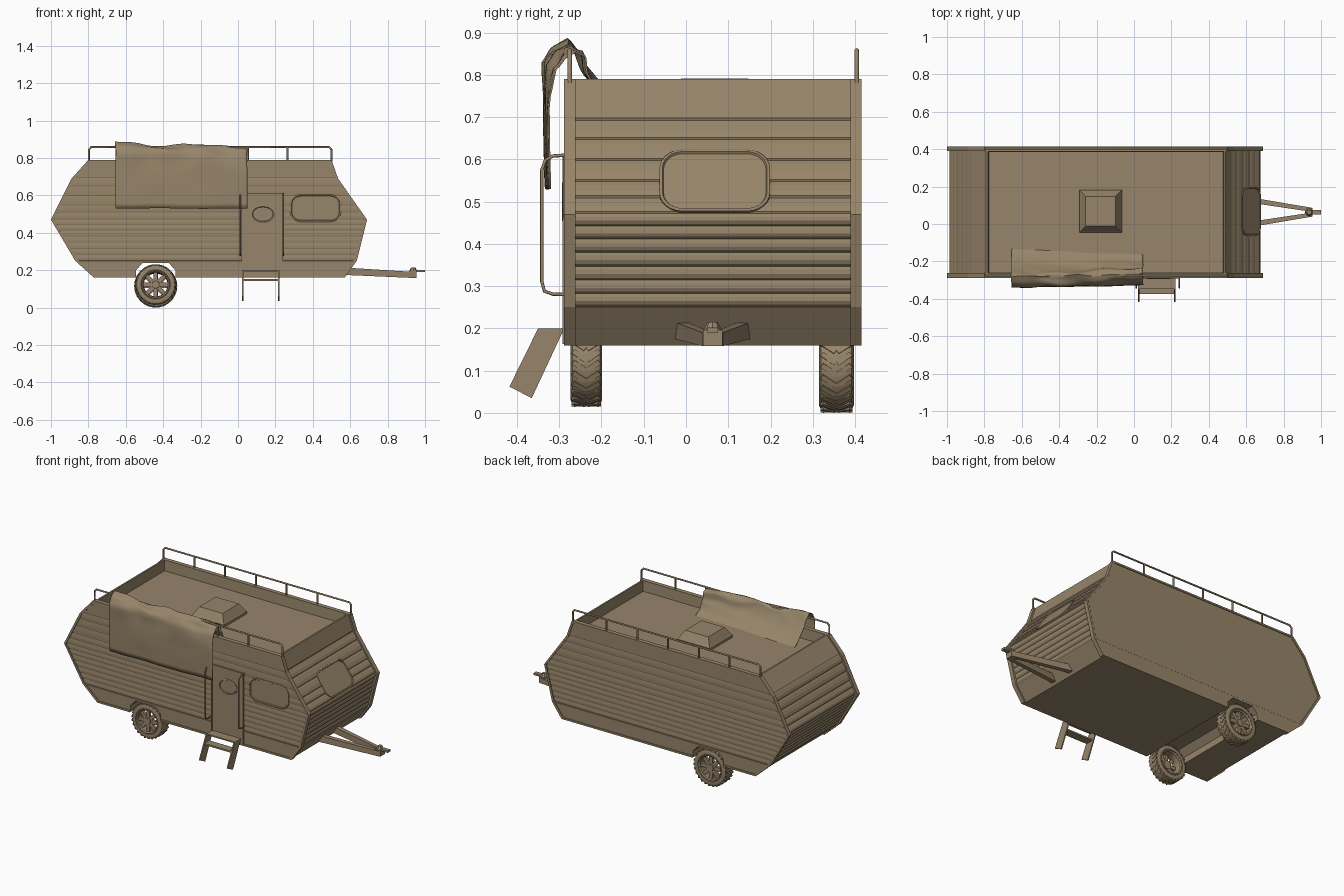
import bpy, bmesh, math
from math import sin, cos, pi
from mathutils import Matrix, Vector, noise

cube = bpy.data.objects.get("Cube")
if cube:
    bpy.data.objects.remove(cube)

tan = bpy.data.materials.new("tan")
tan.use_nodes = True
COLOR = (0.31, 0.235, 0.145, 1)
tan.diffuse_color = COLOR
tan.node_tree.nodes["Principled BSDF"].inputs["Base Color"].default_value = COLOR

YF, YB, YC = -0.284, 0.41, 0.063
LEFT = [(0.16, -0.77), (0.25, -0.87), (0.47, -1.0), (0.69, -0.89), (0.79, -0.80)]
RIGHT = [(0.16, 0.57), (0.25, 0.635), (0.47, 0.69), (0.69, 0.535), (0.79, 0.50)]


def finish(name, bm, smooth=None):
    bmesh.ops.recalc_face_normals(bm, faces=bm.faces)
    me = bpy.data.meshes.new(name)
    bm.to_mesh(me)
    bm.free()
    ob = bpy.data.objects.new(name, me)
    bpy.context.collection.objects.link(ob)
    me.materials.append(tan)
    if smooth:
        bpy.ops.object.select_all(action='DESELECT')
        ob.select_set(True)
        bpy.context.view_layer.objects.active = ob
        bpy.ops.object.shade_smooth_by_angle(angle=math.radians(smooth))
    return ob


def bridge(bm, rings, closed=False):
    """Skin a list of equal-length point rings, capping the ends unless closed."""
    vs = [[bm.verts.new(p) for p in r] for r in rings]
    pairs = list(zip(vs, vs[1:])) + ([(vs[-1], vs[0])] if closed else [])
    for a, b in pairs:
        for i in range(len(a)):
            j = (i + 1) % len(a)
            bm.faces.new((a[i], a[j], b[j], b[i]))
    if not closed:
        bm.faces.new(vs[0])
        bm.faces.new(vs[-1])


def box(bm, lo, hi, m=Matrix()):
    c = [(a + b) / 2 for a, b in zip(lo, hi)]
    s = [b - a for a, b in zip(lo, hi)]
    bmesh.ops.create_cube(bm, size=1, matrix=m @ Matrix.Translation(c) @ Matrix.Diagonal((*s, 1)))


def tube(name, paths, r):
    cu = bpy.data.curves.new(name, 'CURVE')
    cu.dimensions, cu.bevel_depth, cu.bevel_resolution, cu.use_fill_caps = '3D', r, 2, True
    for pts in paths:
        sp = cu.splines.new('POLY')
        sp.points.add(len(pts) - 1)
        for p, co in zip(sp.points, pts):
            p.co = (*co, 1)
    cu.materials.append(tan)
    ob = bpy.data.objects.new(name, cu)
    bpy.context.collection.objects.link(ob)


def edge_x(table, z):
    for (z0, x0), (z1, x1) in zip(table, table[1:]):
        if z <= z1 + 1e-6:
            return x0 + (x1 - x0) * (z - z0) / (z1 - z0)
    return table[-1][1]


def ring(z, dx=0.0, dy=0.0, drop=0.0):
    xl, xr = edge_x(LEFT, z) + 0.01 + dx, edge_x(RIGHT, z) - 0.01 - dx
    return [(x, y, z - drop) for x, y in
            ((xl, YF + dy), (xr, YF + dy), (xr, YB - dy), (xl, YB - dy))]


# Body shell: stacked rounded boards, smooth top band, sunken roof
bm = bmesh.new()
rings = [ring(0.16), ring(0.25)]
breaks = [0.25, 0.28, 0.312, 0.345, 0.378, 0.41, 0.44, 0.47, 0.507, 0.545, 0.595, 0.645, 0.69]
for z0, z1 in zip(breaks, breaks[1:]):
    rings += [ring(z0 + 0.002, 0.006, 0.002), ring(z0 + 0.007, 0.001, 0.0005),
              ring((z0 + z1) / 2, -0.001, 0), ring(z1 - 0.006, 0.002, 0.001)]
rings += [ring(0.692, 0.004, 0.002), ring(0.698), ring(0.79), ring(0.79, 0.01, 0.022),
          ring(0.79, 0.014, 0.026, 0.065)]
bridge(bm, rings)
body = finish("body_shell", bm)

# Wheel channel cut right through the underside
bm = bmesh.new()
arch = [(-0.545, 0.1), (-0.545, 0.2), (-0.51, 0.238), (-0.37, 0.238), (-0.335, 0.2), (-0.335, 0.1)]
bridge(bm, [[(x, y, z) for x, z in arch] for y in (-0.4, 0.5)])
cutter = finish("wheel_channel_cutter", bm)
cutter.hide_render = True
cutter.hide_viewport = True


def cut_channel(ob):
    mod = ob.modifiers.new("channel", 'BOOLEAN')
    mod.operation, mod.object, mod.solver = 'DIFFERENCE', cutter, 'EXACT'


cut_channel(body)

# Edge trims around both side walls
outline = [(x, z) for z, x in LEFT] + [(x, z) for z, x in reversed(RIGHT)]
inner = [(-0.15 + (x + 0.15) * 0.984, 0.478 + (z - 0.478) * 0.965) for x, z in outline]
for name, y0, y1 in (("front_edge_trim", -0.289, -0.262), ("back_edge_trim", 0.389, 0.415)):
    bm = bmesh.new()
    loops = [[(x, y, z) for x, z in pts] for pts, y in ((outline, y0), (outline, y1), (inner, y1), (inner, y0))]
    bridge(bm, loops, closed=True)
    cut_channel(finish(name, bm))


# Windows: raised frame around a slightly sunken pane, local z points outwards
def rounded(w, h, rx, ry, steps=7):
    pts = []
    for k, (sx, sy) in enumerate(((1, 1), (-1, 1), (-1, -1), (1, -1))):
        for i in range(steps):
            a = (k + i / (steps - 1)) * pi / 2
            pts.append((sx * (w / 2 - rx) + rx * cos(a), sy * (h / 2 - ry) + ry * sin(a)))
    return pts


def window(name, w, h, rx, ry, m):
    bm = bmesh.new()
    loops = []
    for d, z in ((0, -0.015), (0, 0.004), (0.003, 0.006), (0.007, 0.006), (0.01, 0.001)):
        loops.append([m @ Vector((x, y, z)) for x, y in rounded(w - 2 * d, h - 2 * d, rx - d, ry - d)])
    bridge(bm, loops)
    bmesh.ops.remove_doubles(bm, verts=bm.verts, dist=0.0001)
    finish(name, bm, 30)


front = Matrix.Rotation(pi / 2, 4, 'X')
window("side_window", 0.272, 0.148, 0.06, 0.05, Matrix.Translation((0.415, -0.284, 0.532)) @ front)
slope = math.atan2(0.155, 0.22)
end = Matrix.Rotation(-slope, 4, 'Y') @ Matrix.Rotation(pi / 2, 4, 'Z') @ Matrix.Rotation(pi / 2, 4, 'X')
window("end_window", 0.262, 0.178, 0.055, 0.055,
       Matrix.Translation((edge_x(RIGHT, 0.548) - 0.01, 0.068, 0.548)) @ end)

# Door with oval window
bm = bmesh.new()
box(bm, (0.025, -0.288, 0.163), (0.232, -0.27, 0.605))
finish("door", bm)
bm = bmesh.new()
for x in (0.018, 0.232):
    box(bm, (x, -0.292, 0.163), (x + 0.008, -0.27, 0.612))
box(bm, (0.018, -0.292, 0.604), (0.24, -0.27, 0.612))
finish("door_frame", bm)
window("door_window", 0.127, 0.094, 0.06, 0.046, Matrix.Translation((0.133, -0.288, 0.5)) @ front)

# Grab handles either side of the door
tube("grab_handles", [[(x, -0.284, 0.61), (x, -0.315, 0.608), (x, -0.333, 0.598), (x, -0.341, 0.575),
                       (x, -0.341, 0.31), (x, -0.335, 0.288), (x, -0.315, 0.281), (x, -0.284, 0.28)]
                      for x in (0.012, 0.243)], 0.004)

# Folding steps
bm = bmesh.new()
side = [(-0.35, 0.2), (-0.288, 0.2), (-0.365, 0.035), (-0.418, 0.062)]
for x in (0.022, 0.214):
    bridge(bm, [[(xx, y, z) for y, z in side] for xx in (x, x + 0.007)])
box(bm, (0.026, -0.374, 0.142), (0.216, -0.325, 0.152))
box(bm, (0.026, -0.345, 0.192), (0.216, -0.284, 0.2))
finish("entry_steps", bm)

# Roof vent
bm = bmesh.new()
sections = ((0.113, 0.72), (0.113, 0.74), (0.108, 0.745), (0.08, 0.791))
bridge(bm, [[(-0.178 + sx * s, 0.068 + sy * s, z) for sx, sy in ((-1, -1), (1, -1), (1, 1), (-1, 1))]
            for s, z in sections])
finish("roof_vent", bm)

# Roof rails
for name, y in (("front_roof_rail", -0.275), ("back_roof_rail", 0.404)):
    paths = [[(-0.797, y, 0.78), (-0.797, y, 0.845), (-0.785, y, 0.858), (0.487, y, 0.858),
              (0.499, y, 0.845), (0.499, y, 0.78)]]
    paths += [[(-0.797 + i * 0.2125, y, 0.78), (-0.797 + i * 0.2125, y, 0.858)] for i in range(1, 6)]
    tube(name, paths, 0.0055)

# Cloth awning slumped over the front rail and down onto the roof
path = [Vector(p) for p in ((-0.334, 0.53), (-0.337, 0.63), (-0.338, 0.73), (-0.338, 0.83), (-0.318, 0.86),
                            (-0.285, 0.88), (-0.262, 0.862), (-0.24, 0.82), (-0.205, 0.782),
                            (-0.165, 0.745), (-0.12, 0.715))]
bm = bmesh.new()
NX, NV = 56, 36
grid = []
for i in range(NX + 1):
    u = i / NX
    row = []
    for j in range(NV + 1):
        t = j / NV * (len(path) - 1)
        k = min(int(t), len(path) - 2)
        p = path[k].lerp(path[k + 1], t - k)
        x = -0.655 + 0.705 * u
        top = min(1, max(0, (p.y - 0.74) / 0.1))
        inside = min(1, max(0, (p.x + 0.27) / 0.1))
        n = noise.noise_vector(Vector((x * 8, j * 0.22, 0.5))) * 0.012 * (0.25 + 0.75 * top)
        y = p.x + 0.028 * u * u * (0.4 + 0.6 * top) * (1 - inside) - 0.03 * u * inside + n.y
        z = p.y - 0.016 * u * top + n.z + 0.005 * cos(u * 9) * top
        row.append(bm.verts.new((x + n.x * 0.6, y, z)))
    grid.append(row)
for a, b in zip(grid, grid[1:]):
    for j in range(NV):
        bm.faces.new((a[j], b[j], b[j + 1], a[j + 1]))
awning = finish("cloth_awning", bm, 60)
awning.modifiers.new("thickness", 'SOLIDIFY').thickness = 0.004


# Wheels: lathed tyre with chevron tread, open rim, spokes and hub; local -y faces outwards
def wheel(name, y, z, r, w, out):
    m = Matrix.Translation((-0.44, y, z)) @ Matrix.Diagonal((1, out, 1, 1))
    n, h = 40, w / 2

    def lathe(bm, prof):
        bridge(bm, [[m @ Vector((r * a * cos(k * 2 * pi / n), h * b, r * a * sin(k * 2 * pi / n)))
                     for a, b in prof] for k in range(n)], closed=True)

    bm = bmesh.new()
    lathe(bm, [(0.68, -0.7), (0.72, -0.95), (0.85, -1), (0.94, -0.88), (0.975, -0.5), (0.98, 0),
               (0.975, 0.5), (0.94, 0.88), (0.85, 1), (0.72, 0.95), (0.68, 0.7)])
    for k in range(26):
        spin = Matrix.Rotation(k * 2 * pi / 26, 4, 'Y')
        for s in (-1, 1):
            tilt = spin @ Matrix.Translation((0, s * h * 0.45, r * 0.965)) @ Matrix.Rotation(s * 0.6, 4, 'Z')
            box(bm, (-0.006, -h * 0.48, -0.006), (0.006, h * 0.48, r * 0.03), m @ tilt)
    finish(name + "_tyre", bm, 35)
    bm = bmesh.new()
    lathe(bm, [(0.71, -0.85), (0.67, -0.92), (0.61, -0.78), (0.58, 0), (0.61, 0.78), (0.67, 0.92), (0.71, 0.85)])
    for k in range(8):
        spin = m @ Matrix.Rotation(k * pi / 4, 4, 'Y')
        box(bm, (-r * 0.1, -h * 0.68, r * 0.1), (r * 0.1, -h * 0.2, r * 0.63), spin)
    bmesh.ops.create_cone(bm, cap_ends=True, segments=20, radius1=r * 0.24, radius2=r * 0.18, depth=h * 0.85,
                          matrix=m @ Matrix.Translation((0, -h * 0.4, 0)) @ Matrix.Rotation(pi / 2, 4, 'X'))
    finish(name + "_rim", bm, 35)


wheel("front_wheel", -0.236, 0.123, 0.109, 0.074, 1)
wheel("back_wheel", 0.356, 0.115, 0.115, 0.082, -1)

# Tow frame and coupler
bm = bmesh.new()
for s in (-1, 1):
    loops = []
    for x, y, z, hw, hh in ((0.56, 0.075, 0.195, 0.015, 0.02), (0.95, 0.013, 0.174, 0.011, 0.016)):
        loops.append([(x, YC + s * y + a * hw, z + b * hh) for a, b in ((-1, -1), (1, -1), (1, 1), (-1, 1))])
    bridge(bm, loops)
finish("tow_frame", bm)
bm = bmesh.new()
box(bm, (0.915, 0.04, 0.158), (0.955, 0.086, 0.196))
bmesh.ops.create_cone(bm, cap_ends=True, segments=8, radius1=0.022, radius2=0.012, depth=0.02,
                      matrix=Matrix.Translation((0.937, YC, 0.205)))
box(bm, (0.945, 0.05, 0.19), (1.0, 0.076, 0.202))
finish("tow_coupler", bm)
